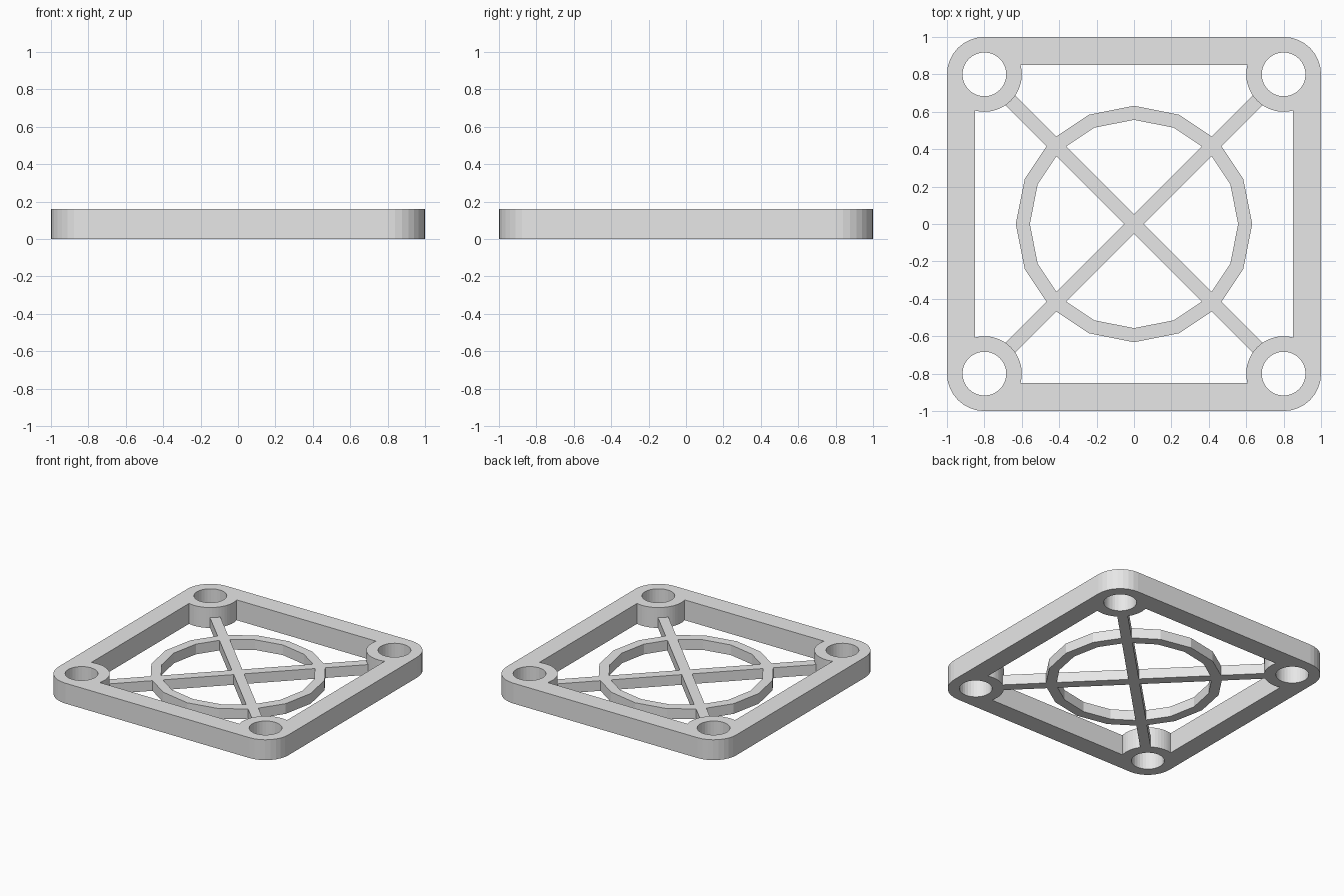
import bpy
import math

if "Cube" in bpy.data.objects:
    bpy.data.objects.remove(bpy.data.objects["Cube"])

HEIGHT = 0.16        # frame thickness
GRILL_H = 0.08       # spokes and ring thickness
CORNER = 0.8         # screw hole centre
BOSS_R = 0.2
HOLE_R = 0.117
INNER = 0.85         # inner face of the frame walls
SEG = 32

grey = bpy.data.materials.new("light grey")
grey.diffuse_color = (0.8, 0.8, 0.8, 1)
grey.use_nodes = True
grey.node_tree.nodes["Principled BSDF"].inputs["Base Color"].default_value = grey.diffuse_color


def arc(cx, cy, r, start, end, n):
    """Points along an arc, angles in degrees."""
    out = []
    for i in range(n + 1):
        a = math.radians(start + (end - start) * i / n)
        out.append((cx + r * math.cos(a), cy + r * math.sin(a)))
    return out


def circle(cx, cy, r, n):
    return arc(cx, cy, r, 0, 360, n)[:-1]


def turned(points, deg):
    c, s = math.cos(math.radians(deg)), math.sin(math.radians(deg))
    return [(x * c - y * s, x * s + y * c) for x, y in points]


def plate(name, outlines, height):
    """Flat plate standing on z = 0; outlines after the first are openings."""
    curve = bpy.data.curves.new(name, 'CURVE')
    curve.dimensions = '2D'
    curve.fill_mode = 'BOTH'
    curve.extrude = height / 2
    for pts in outlines:
        sp = curve.splines.new('POLY')
        sp.points.add(len(pts) - 1)
        for p, (x, y) in zip(sp.points, pts):
            p.co = (x, y, 0, 1)
        sp.use_cyclic_u = True
    obj = bpy.data.objects.new(name, curve)
    bpy.context.collection.objects.link(obj)
    obj.location.z = height / 2
    bpy.ops.object.select_all(action='DESELECT')
    obj.select_set(True)
    bpy.context.view_layer.objects.active = obj
    bpy.ops.object.convert(target='MESH')
    obj = bpy.context.view_layer.objects.active
    obj.name = name
    obj.data.materials.clear()
    obj.data.materials.append(grey)
    # weld caps to walls and keep the faces flat
    bpy.ops.object.mode_set(mode='EDIT')
    bpy.ops.mesh.select_all(action='SELECT')
    bpy.ops.mesh.remove_doubles(threshold=0.0001)
    bpy.ops.mesh.normals_make_consistent(inside=False)
    bpy.ops.object.mode_set(mode='OBJECT')
    bpy.ops.object.shade_flat()
    return obj


# Square frame: rounded outside, inside bulging round each screw boss
outer_corner = arc(CORNER, CORNER, BOSS_R, 0, 90, SEG // 4)
off = math.degrees(math.acos((INNER - CORNER) / BOSS_R))
inner_corner = arc(CORNER, CORNER, BOSS_R, -off, -270 + off, 18)
outer, inner, holes = [], [], []
for q in range(4):
    outer += turned(outer_corner, 90 * q)
    inner += turned(inner_corner, 90 * q)
    holes.append(turned(circle(CORNER, CORNER, HOLE_R, SEG), 90 * q))
plate("frame", [outer, inner] + holes, HEIGHT)

# Diagonal spokes, ends sunk into the bosses
w, reach = 0.0375, 0.94
arm = [(reach, -w), (reach, w), (w, w)]
cross = []
for q in range(4):
    cross += turned(arm, 45 + 90 * q)
grill = plate("grill_spokes", [cross], GRILL_H)

# Sixteen-sided ring, merged with the spokes
ring = plate("grill_ring", [circle(0, 0, 0.632, 16), circle(0, 0, 0.557, 16)], GRILL_H)
ring.hide_render = True
ring.hide_set(True)
union = grill.modifiers.new("merge_ring", 'BOOLEAN')
union.operation = 'UNION'
union.solver = 'EXACT'
union.object = ring
